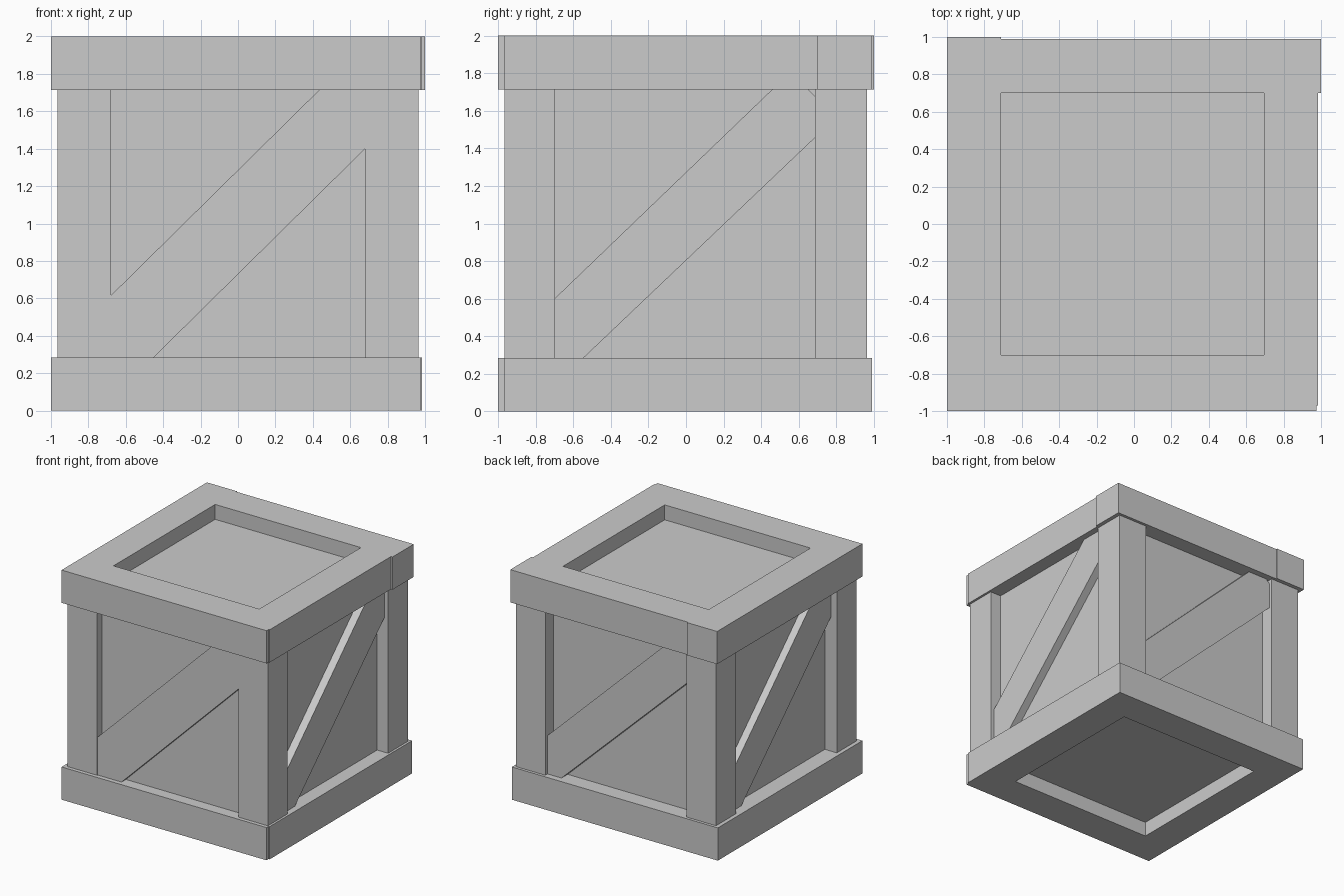
import bpy, bmesh
from math import pi
from mathutils import Matrix

if "Cube" in bpy.data.objects:
    bpy.data.objects.remove(bpy.data.objects["Cube"])


def box(name, x0, x1, y0, y1, z0, z1):
    bm = bmesh.new()
    bmesh.ops.create_cube(bm, size=1)
    for v in bm.verts:
        v.co = ((x0, x1)[v.co.x > 0], (y0, y1)[v.co.y > 0], (z0, z1)[v.co.z > 0])
    return finish(name, bm)


def finish(name, bm):
    bmesh.ops.recalc_face_normals(bm, faces=bm.faces)
    me = bpy.data.meshes.new(name)
    bm.to_mesh(me)
    bm.free()
    ob = bpy.data.objects.new(name, me)
    bpy.context.collection.objects.link(ob)
    return ob


def brace(name, outline, outer, inner, turns):
    """Extrude an outline drawn on the front face, then turn it to its side."""
    bm = bmesh.new()
    face = bm.faces.new([bm.verts.new((u, -outer, z)) for u, z in outline])
    ext = bmesh.ops.extrude_face_region(bm, geom=[face])["geom"]
    for v in ext:
        if isinstance(v, bmesh.types.BMVert):
            v.co.y = -inner
    bmesh.ops.rotate(bm, verts=bm.verts, matrix=Matrix.Rotation(turns * pi / 2, 3, 'Z'))
    finish(name, bm)


# Recessed panels, seen as one inner box
box("inner_panels", -0.85, 0.86, -0.90, 0.85, 0.13, 1.87)

# Top and bottom frames of four planks each, with slightly uneven ends
for level, z0, z1, back_end, left_end in (("bottom", 0, 0.285, 0.985, 0.99),
                                          ("top", 1.715, 2, 1.0, 1.0)):
    box(level + "_front_plank", -1, 0.975, -1, -0.70, z0, z1)
    box(level + "_right_plank", 0.695, 0.985, -0.97, 0.70, z0, z1)
    box(level + "_back_plank", -0.71, back_end, 0.70, 0.99, z0, z1)
    box(level + "_left_plank", -1, -0.71, -1, left_end, z0, z1)

# Corner posts
for sx, xs in (("left", (-0.965, -0.68)), ("right", (0.68, 0.965))):
    for sy, ys in (("front", (-0.967, -0.697)), ("back", (0.688, 0.965))):
        box(f"{sy}_{sx}_post", *xs, *ys, 0.285, 1.715)

# Diagonal braces, each rising to the right as seen from its own side
front = [(-0.68, 0.285), (-0.45, 0.285), (0.68, 1.40),
         (0.68, 1.715), (0.435, 1.715), (-0.68, 0.615)]
others = [(-0.70, 0.285), (-0.545, 0.285), (0.69, 1.46), (0.69, 1.675),
          (0.65, 1.715), (0.46, 1.715), (-0.70, 0.60)]
brace("front_brace", front, 0.96, 0.88, 0)
brace("right_brace", others, 0.93, 0.84, 1)
brace("back_brace", others, 0.935, 0.83, 2)
brace("left_brace", others, 0.915, 0.83, 3)
